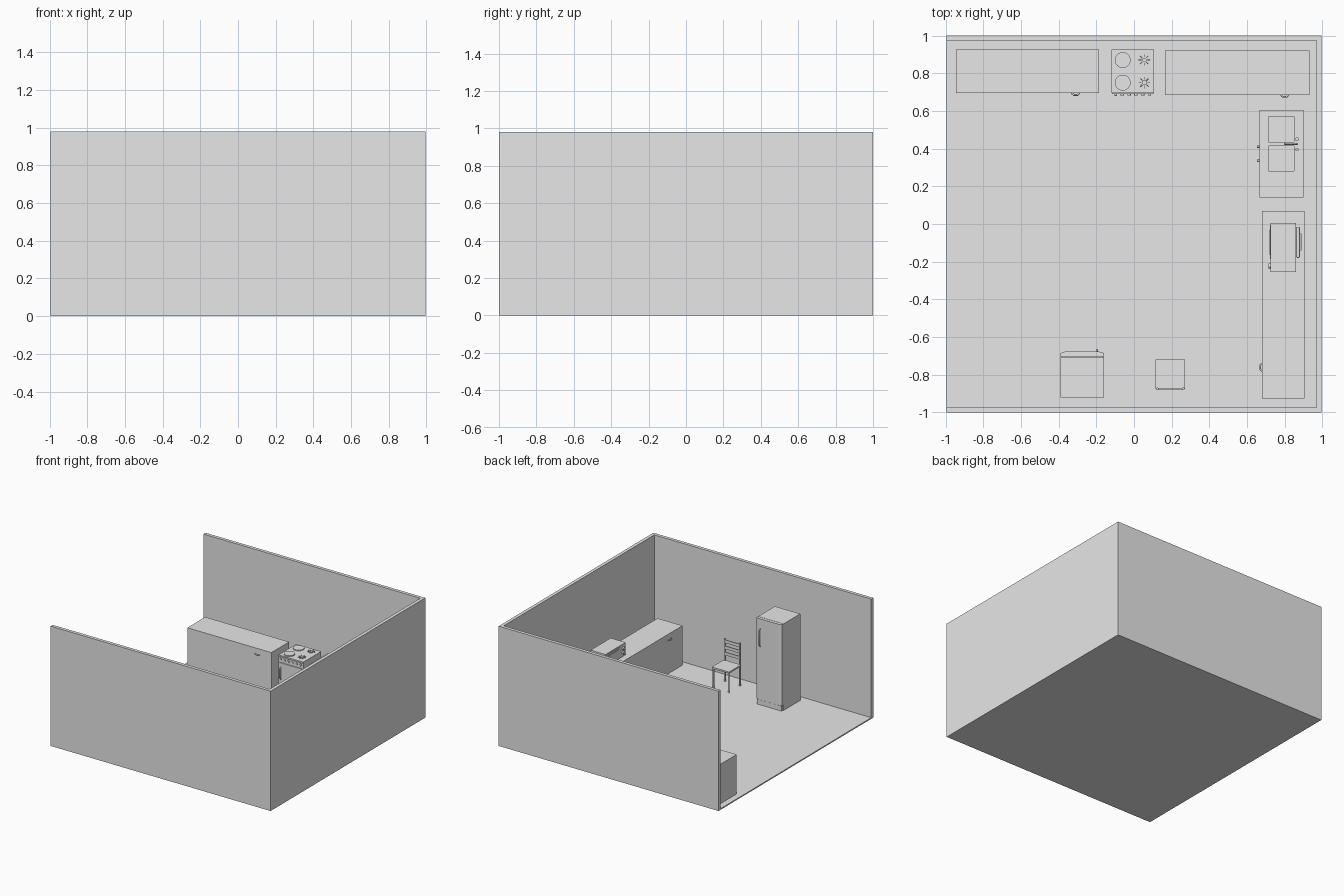
import bpy, bmesh, math
from mathutils import Matrix, Vector

cube = bpy.data.objects.get("Cube")
if cube:
    bpy.data.objects.remove(cube)

grey = bpy.data.materials.new("plain_grey")
grey.use_nodes = True
grey.diffuse_color = (0.8, 0.8, 0.8, 1)
grey.node_tree.nodes["Principled BSDF"].inputs["Base Color"].default_value = (0.8, 0.8, 0.8, 1)


def add(name, bm):
    mesh = bpy.data.meshes.new(name)
    bm.to_mesh(mesh)
    bm.free()
    mesh.materials.append(grey)
    ob = bpy.data.objects.new(name, mesh)
    bpy.context.collection.objects.link(ob)
    return ob


def box(name, x, y, z, bevel=0):
    """Box from (min, max) ranges on each axis."""
    bm = bmesh.new()
    size = [r[1] - r[0] for r in (x, y, z)]
    mid = Vector([(r[0] + r[1]) / 2 for r in (x, y, z)])
    bmesh.ops.create_cube(bm, size=1, matrix=Matrix.Translation(mid) @ Matrix.Diagonal((*size, 1)))
    if bevel:
        bmesh.ops.bevel(bm, geom=bm.edges[:], offset=bevel, segments=2, profile=0.5, affect='EDGES')
    return add(name, bm)


def cylinder(name, centre, radius, length, axis='Z', sides=20):
    bm = bmesh.new()
    turn = {'X': Matrix.Rotation(math.pi / 2, 4, 'Y'),
            'Y': Matrix.Rotation(math.pi / 2, 4, 'X'), 'Z': Matrix()}[axis]
    bmesh.ops.create_cone(bm, cap_ends=True, segments=sides, radius1=radius, radius2=radius,
                          depth=length, matrix=Matrix.Translation(centre) @ turn)
    for f in bm.faces:
        f.smooth = len(f.verts) == 4
    for e in bm.edges:
        e.smooth = all(f.smooth for f in e.link_faces)
    return add(name, bm)


def tube(name, points, radius):
    curve = bpy.data.curves.new(name, 'CURVE')
    curve.dimensions = '3D'
    curve.bevel_depth = radius
    curve.bevel_resolution = 2
    curve.use_fill_caps = True
    spline = curve.splines.new('POLY')
    spline.points.add(len(points) - 1)
    for p, co in zip(spline.points, points):
        p.co = (*co, 1)
    curve.materials.append(grey)
    ob = bpy.data.objects.new(name, curve)
    bpy.context.collection.objects.link(ob)


def cut(target, cutter):
    mod = target.modifiers.new("cut", 'BOOLEAN')
    mod.operation = 'DIFFERENCE'
    mod.solver = 'EXACT'
    mod.object = cutter
    bpy.context.view_layer.objects.active = target
    bpy.ops.object.modifier_apply(modifier=mod.name)


# Room, open on one side
W, T, H, F = 0.995, 0.027, 0.98, 0.01
box("floor", (-W, W), (-1, 1), (0, F))
box("back_wall", (-W, W), (1 - T, 1), (F, H))
box("front_wall", (-W, W), (-1, T - 1), (F, H))
box("side_wall", (W - T, W), (T - 1, 1 - T), (F, H))

# Cupboard worktops
TOP = 0.333
box("back_counter_right", (-0.945, -0.185), (0.695, 0.925), (F, TOP))
box("back_counter_left", (0.165, 0.93), (0.685, 0.92), (F, TOP))
box("side_counter", (0.68, 0.905), (-0.925, 0.07), (F, TOP))

# Small bowed cupboard handles
for name, x, y in (("right", -0.31, 0.695), ("left", 0.80, 0.685)):
    tube("back_handle_" + name, [(x - 0.02, y, 0.285), (x - 0.01, y - 0.01, 0.285),
                                 (x + 0.01, y - 0.01, 0.285), (x + 0.02, y, 0.285)], 0.005)
tube("side_handle", [(0.68, -0.78, 0.285), (0.67, -0.77, 0.285),
                     (0.67, -0.75, 0.285), (0.68, -0.74, 0.285)], 0.005)

# Sink cabinet with raised tray and two basins
cabinet = box("sink_cabinet", (0.665, 0.90), (0.14, 0.605), (F, TOP))
tray = box("sink_tray", (0.685, 0.88), (0.16, 0.59), (TOP, TOP + 0.006))
for y in (0.28, 0.435):
    cutter = box("basin_cutter", (0.715, 0.85), (y, y + 0.135), (0.265, 0.4))
    cutter.hide_render = True
    cut(cabinet, cutter)
    cut(tray, cutter)
    bpy.data.objects.remove(cutter)
    cylinder("basin_drain", (0.782, y + 0.068, 0.267), 0.012, 0.004)
tube("faucet", [(0.865, 0.425, TOP), (0.865, 0.425, 0.385), (0.855, 0.425, 0.40),
                (0.81, 0.425, 0.40), (0.80, 0.425, 0.385)], 0.005)
for y in (0.395, 0.45):
    cylinder("tap_knob", (0.865, y, TOP + 0.014), 0.009, 0.022, sides=12)
for y in (0.335, 0.41):
    cylinder("sink_door_knob", (0.659, y, 0.24), 0.006, 0.012, 'X', 12)

# Stove
box("stove_body", (-0.12, 0.105), (0.695, 0.925), (F, 0.322))
box("stove_top", (-0.12, 0.105), (0.695, 0.925), (0.322, 0.332))
box("oven_door", (-0.108, 0.093), (0.689, 0.695), (0.06, 0.275))
box("stove_panel", (-0.118, 0.103), (0.69, 0.695), (0.285, 0.322))
for i in range(6):
    cylinder("stove_knob", (-0.098 + i * 0.036, 0.688, 0.304), 0.009, 0.012, 'Y', 12)
tube("oven_handle", [(-0.095, 0.689, 0.14), (-0.095, 0.682, 0.15),
                     (-0.095, 0.682, 0.23), (-0.095, 0.689, 0.24)], 0.004)
for y in (0.75, 0.87):
    cylinder("hot_plate", (-0.06, y, 0.336), 0.042, 0.008, sides=24)
    cylinder("gas_burner", (0.055, y, 0.337), 0.012, 0.010)
    for k in range(8):
        a = k * math.pi / 4
        d = Vector((math.cos(a), math.sin(a), 0))
        centre = Vector((0.055, y, 0.341))
        tube("burner_grate", [centre + d * 0.016, centre + d * 0.030], 0.002)

# Microwave on the side counter
box("microwave_body", (0.725, 0.86), (-0.255, 0.005), (TOP + 0.006, 0.44))
box("microwave_door", (0.721, 0.725), (-0.185, -0.005), (0.35, 0.43))
box("microwave_window", (0.718, 0.721), (-0.165, -0.03), (0.362, 0.418))
for z in (0.37, 0.405):
    cylinder("microwave_dial", (0.72, -0.222, z), 0.013, 0.014, 'X', 16)
box("microwave_vent", (0.86, 0.88), (-0.18, -0.015), (0.355, 0.425), 0.006)
box("microwave_vent_cap", (0.88, 0.89), (-0.14, -0.05), (0.37, 0.41))
for x in (0.74, 0.845):
    for y in (-0.24, -0.01):
        cylinder("microwave_foot", (x, y, TOP + 0.003), 0.007, 0.006, sides=10)

# Refrigerator facing the back wall
box("fridge_body", (-0.39, -0.16), (-0.92, -0.705), (F, 0.718))
box("fridge_plinth", (-0.385, -0.165), (-0.705, -0.685), (F, 0.05))
bm = bmesh.new()
profile = [(-0.39, -0.702), (-0.16, -0.702), (-0.16, -0.685), (-0.185, -0.677),
           (-0.365, -0.677), (-0.39, -0.685)]
face = bm.faces.new([bm.verts.new((x, y, 0.055)) for x, y in profile])
rise = bmesh.ops.extrude_face_region(bm, geom=[face])
bmesh.ops.translate(bm, vec=(0, 0, 0.663),
                    verts=[v for v in rise["geom"] if isinstance(v, bmesh.types.BMVert)])
bmesh.ops.recalc_face_normals(bm, faces=bm.faces)
add("fridge_door", bm)
tube("fridge_handle", [(-0.195, -0.678, 0.49), (-0.195, -0.667, 0.51),
                       (-0.195, -0.667, 0.62), (-0.195, -0.678, 0.64)], 0.005)

# Chair with its back to the front wall
box("chair_seat", (0.115, 0.27), (-0.875, -0.72), (0.17, 0.183))
for x in (0.124, 0.261):
    cylinder("chair_front_leg", (x, -0.73, 0.09), 0.007, 0.16, sides=12)
    cylinder("chair_back_post", (x, -0.875, 0.185), 0.007, 0.35, sides=12)
for z in (0.225, 0.275, 0.325):
    box("chair_back_slat", (0.124, 0.261), (-0.879, -0.871), (z, z + 0.025))
